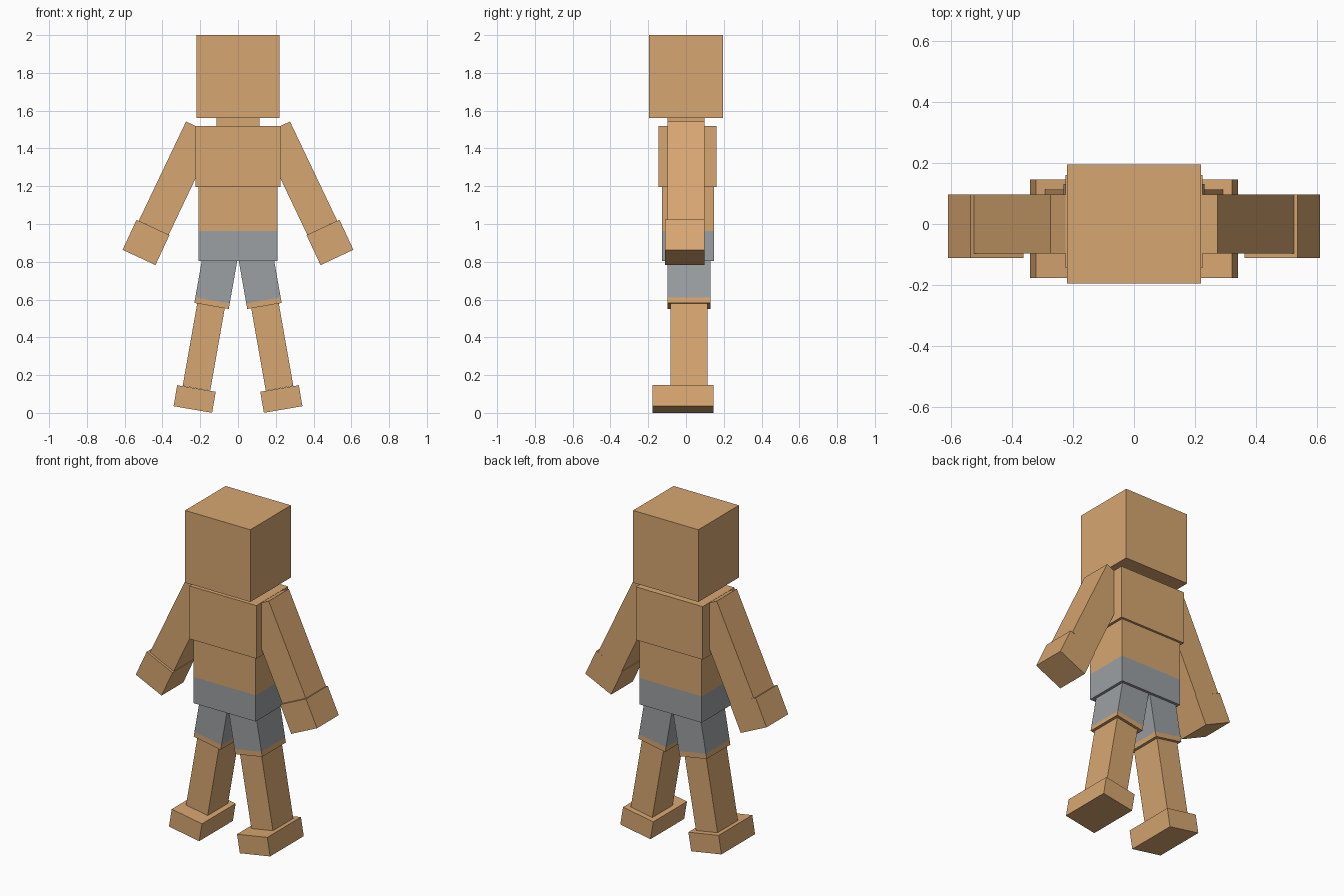
import bpy, bmesh
from mathutils import Vector

cube = bpy.data.objects.get("Cube")
if cube:
    bpy.data.objects.remove(cube, do_unlink=True)


def make_material(name, rgb):
    mat = bpy.data.materials.new(name)
    mat.use_nodes = True
    mat.diffuse_color = (*rgb, 1)
    mat.node_tree.nodes["Principled BSDF"].inputs["Base Color"].default_value = (*rgb, 1)
    return mat


skin = make_material("tan skin", (0.68, 0.38, 0.165))
shorts = make_material("grey shorts", (0.33, 0.35, 0.365))


def block(name, top, bottom, width, y_range, band=None):
    """Box running from top (x, z) to bottom (x, z), square to that axis.
    band = (start, end): distances from the bottom that are coloured as shorts."""
    a, b = Vector((top[0], 0, top[1])), Vector((bottom[0], 0, bottom[1]))
    axis = (a - b).normalized()
    side = axis.cross(Vector((0, 1, 0))) * -1
    bm = bmesh.new()
    bmesh.ops.create_cube(bm, size=1)
    for v in bm.verts:
        end = a if v.co.z > 0 else b
        y = y_range[1] if v.co.y > 0 else y_range[0]
        v.co = end + side * (v.co.x * width) + Vector((0, y, 0))
    if band:
        # Cut a clean colour border around the block
        for h in band:
            if 0 < h < (a - b).length:
                bmesh.ops.bisect_plane(bm, geom=bm.verts[:] + bm.edges[:] + bm.faces[:],
                                       plane_co=b + axis * h, plane_no=axis)
        for f in bm.faces:
            h = (f.calc_center_median() - b).dot(axis)
            f.material_index = int(band[0] < h < band[1])
    bmesh.ops.recalc_face_normals(bm, faces=bm.faces[:])
    mesh = bpy.data.meshes.new(name)
    bm.to_mesh(mesh)
    bm.free()
    mesh.materials.append(skin)
    if band:
        mesh.materials.append(shorts)
    obj = bpy.data.objects.new(name, mesh)
    bpy.context.collection.objects.link(obj)
    return obj


# Head, neck and torso
block("head", (0, 2.0), (0, 1.56), 0.44, (-0.195, 0.195))
block("neck", (0, 1.58), (0, 1.50), 0.23, (-0.098, 0.098))
block("chest", (0, 1.52), (0, 1.197), 0.45, (-0.145, 0.161))
block("waist", (0, 1.197), (0, 0.803), 0.418, (-0.128, 0.147), band=(-0.01, 0.16))

# Limbs, one set for each side
for label, s in (("left", 1), ("right", -1)):
    block(label + "_arm", (s * 0.196, 1.505), (s * 0.446, 0.980), 0.175, (-0.097, 0.097))
    block(label + "_hand", (s * 0.450, 0.982), (s * 0.524, 0.823), 0.192, (-0.112, 0.097))
    block(label + "_thigh", (s * 0.088, 0.861), (s * 0.140, 0.566), 0.185,
          (-0.097, 0.131), band=(0.03, 1.0))
    block(label + "_shin", (s * 0.143, 0.567), (s * 0.220, 0.130), 0.148, (-0.082, 0.114))
    block(label + "_foot", (s * 0.220, 0.129), (s * 0.239, 0.018), 0.207, (-0.178, 0.146))
